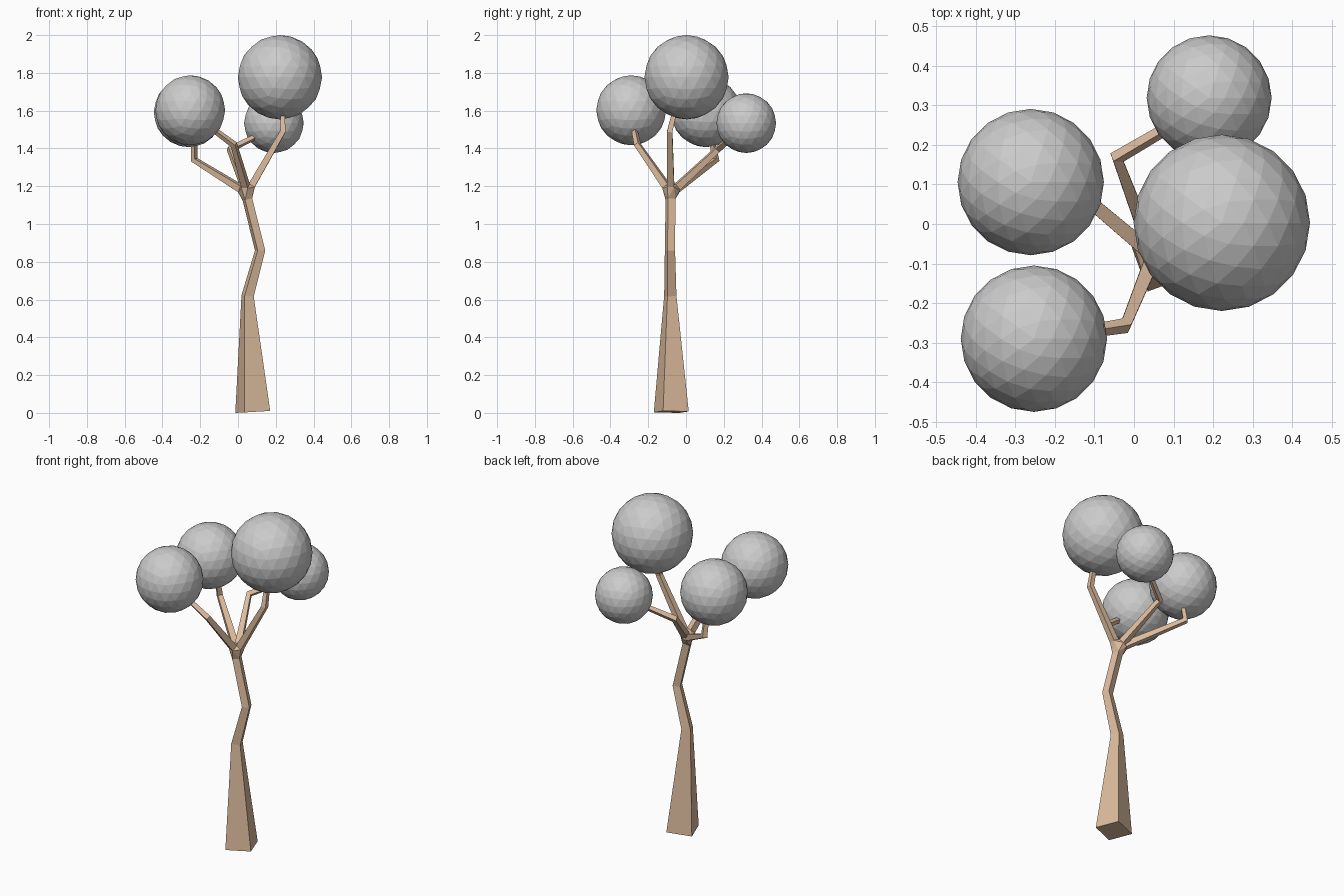
import bpy, bmesh, math
from mathutils import Vector

if "Cube" in bpy.data.objects:
    bpy.data.objects.remove(bpy.data.objects["Cube"])

bark = bpy.data.materials.new("bark")
bark.diffuse_color = (0.72, 0.5, 0.34, 1)
bark.use_nodes = True
bark.node_tree.nodes["Principled BSDF"].inputs["Base Color"].default_value = bark.diffuse_color


def add_object(name, bm):
    bmesh.ops.recalc_face_normals(bm, faces=bm.faces)
    mesh = bpy.data.meshes.new(name)
    bm.to_mesh(mesh)
    bm.free()
    mesh.materials.append(bark)
    obj = bpy.data.objects.new(name, mesh)
    bpy.context.collection.objects.link(obj)


def square_rings(points, radii, axis=None, turn=0.0):
    """Four-cornered cross-sections along a bent path."""
    pts = [Vector(p) for p in points]
    rings = []
    for i, p in enumerate(pts):
        before = (p - pts[i - 1]).normalized() if i else Vector()
        after = (pts[i + 1] - p).normalized() if i + 1 < len(pts) else Vector()
        t = (before + after).normalized()
        if axis is None:
            axis = t.cross(Vector((0, 0, 1)))
        axis = (axis - t * axis.dot(t)).normalized()
        side = t.cross(axis)
        rings.append([p + radii[i] * (math.cos(a) * axis + math.sin(a) * side)
                      for a in (turn + k * math.pi / 2 for k in range(4))])
    return rings


def tube(name, rings):
    bm = bmesh.new()
    vs = [[bm.verts.new(c) for c in ring] for ring in rings]
    for a, b in zip(vs, vs[1:]):
        for k in range(4):
            n = (k + 1) % 4
            bm.faces.new((a[k], a[n], b[n], b[k]))
    bm.faces.new(vs[0])
    bm.faces.new(vs[-1])
    add_object(name, bm)


# Trunk, square in section and turned a little
corner = Vector((math.cos(math.radians(-25)), math.sin(math.radians(-25)), 0))
trunk = square_rings([(0.078, -0.078, 0.005), (0.051, -0.083, 0.62),
                      (0.117, -0.085, 0.86), (0.05, -0.082, 1.13)],
                     [0.102, 0.036, 0.03, 0.029], corner)
for v in trunk[0]:
    v.z = max(0, 0.005 - 0.06 * (v.x - 0.078) * -1)
tube("trunk", trunk)

# Branches: bend and end of each
fork = Vector((0.05, -0.08, 1.165))
branches = {
    "right_branch": [(0.238, -0.086, 1.49), (0.235, -0.05, 1.64)],
    "front_left_branch": [(-0.022, -0.257, 1.42), (-0.17, -0.28, 1.53)],
    "back_left_branch": [(-0.232, 0.158, 1.34), (-0.232, 0.125, 1.5)],
    "back_right_branch": [(-0.043, 0.168, 1.395), (0.14, 0.275, 1.485)],
}
joint = list(trunk[-1])
for name, (bend, end) in branches.items():
    start = fork + (Vector(bend) - fork).normalized() * 0.045
    rings = square_rings([start, bend, end], [0.026, 0.02, 0.015], turn=math.pi / 4)
    tube(name, rings)
    joint += rings[0]

# Fork that joins the branches to the trunk
bm = bmesh.new()
for c in joint:
    bm.verts.new(c)
hull = bmesh.ops.convex_hull(bm, input=bm.verts)
loose = {g for g in hull["geom_interior"] + hull["geom_unused"]
         if isinstance(g, bmesh.types.BMVert)}
bmesh.ops.delete(bm, geom=list(loose), context='VERTS')
add_object("fork", bm)

# Round clumps of leaves
for name, centre, r in [("right_leaves", (0.222, 0.003, 1.777), 0.223),
                        ("front_left_leaves", (-0.253, -0.29, 1.602), 0.185),
                        ("back_left_leaves", (-0.261, 0.106, 1.592), 0.185),
                        ("back_right_leaves", (0.19, 0.319, 1.534), 0.158)]:
    bpy.ops.mesh.primitive_ico_sphere_add(subdivisions=3, radius=r, location=centre)
    bpy.context.object.name = name
